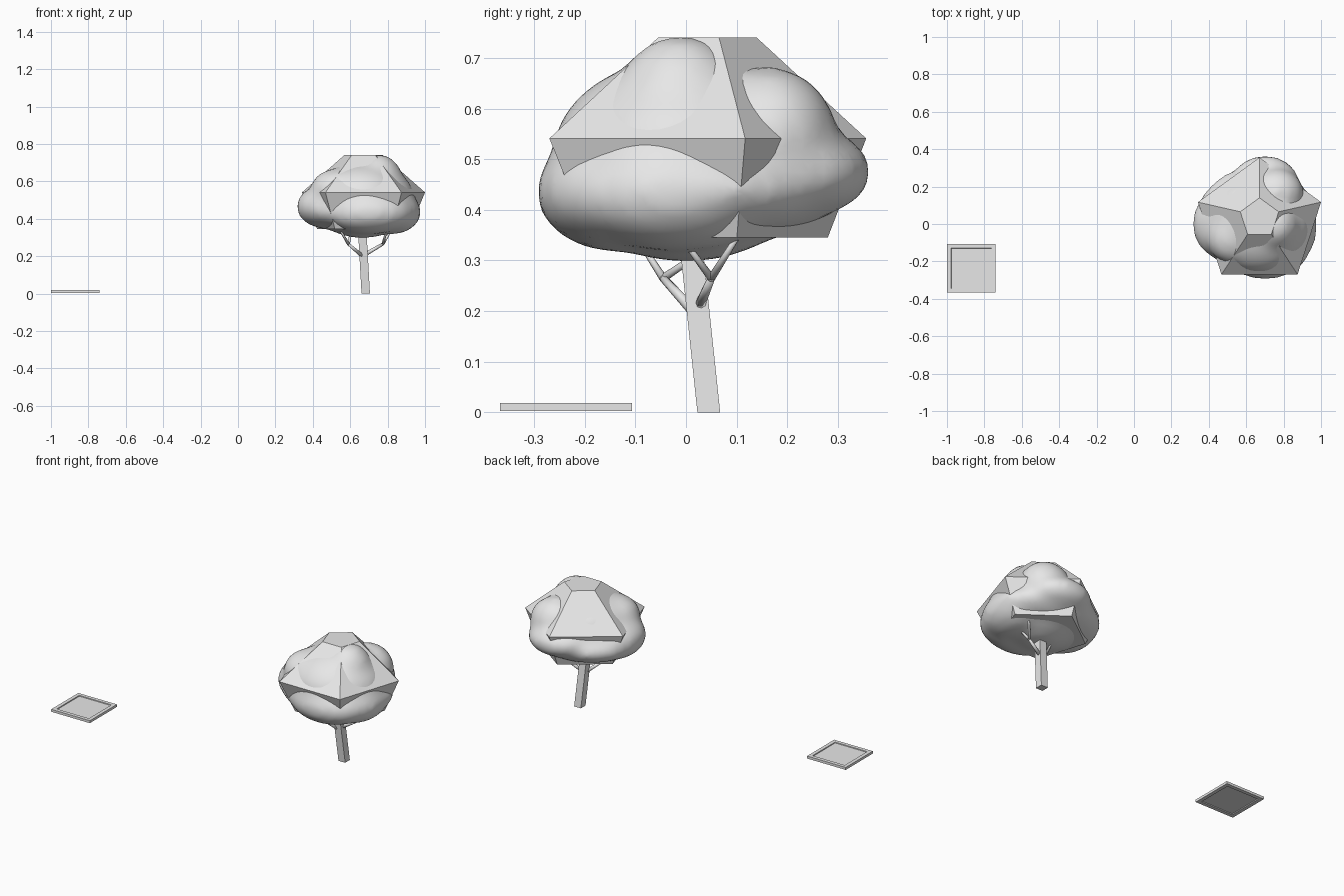
import bpy, bmesh, math
from mathutils import Vector, Matrix

cube = bpy.data.objects.get("Cube")
if cube:
    bpy.data.objects.remove(cube, do_unlink=True)

grey = bpy.data.materials.new("light_grey")
grey.use_nodes = True
grey.diffuse_color = (0.8, 0.8, 0.8, 1)
grey.node_tree.nodes["Principled BSDF"].inputs["Base Color"].default_value = (0.8, 0.8, 0.8, 1)


def finish(name, bm, smooth=False):
    """Turn a bmesh into a named, coloured object."""
    bmesh.ops.recalc_face_normals(bm, faces=bm.faces)
    for f in bm.faces:
        f.smooth = smooth
    mesh = bpy.data.meshes.new(name)
    bm.to_mesh(mesh)
    bm.free()
    mesh.materials.append(grey)
    obj = bpy.data.objects.new(name, mesh)
    bpy.context.collection.objects.link(obj)
    return obj


def loft(bm, rings):
    """Skin a stack of equal-sized vertex rings and cap both ends."""
    for low, high in zip(rings, rings[1:]):
        n = len(low)
        for i in range(n):
            j = (i + 1) % n
            bm.faces.new((low[i], low[j], high[j], high[i]))
    bm.faces.new(rings[0][::-1])
    bm.faces.new(rings[-1])


def polygon(bm, x, y, z, r, sides, start):
    """Horizontal regular polygon of vertices."""
    angles = [start + math.tau * i / sides for i in range(sides)]
    return [bm.verts.new((x + r * math.cos(a), y + r * math.sin(a), z)) for a in angles]


# Ground tile with a flat raised rim and a sunken panel on both sides
bm = bmesh.new()
bmesh.ops.create_cube(bm, size=1, matrix=Matrix.Translation((-0.87, -0.237, 0.0105))
                      @ Matrix.Diagonal((0.26, 0.26, 0.015, 1)))
bm.normal_update()
flat = [f for f in bm.faces if abs(f.normal.z) > 0.9]
for width in (0.022, 0.001):
    bmesh.ops.inset_individual(bm, faces=flat, thickness=width, use_even_offset=True)
for f in flat:
    bmesh.ops.translate(bm, verts=f.verts, vec=f.normal * -0.005)
finish("ground_tile", bm)

# Leaning square trunk
bm = bmesh.new()
half_diagonal = 0.045 / math.sqrt(2)
loft(bm, [polygon(bm, x, y, z, half_diagonal, 4, math.pi / 4)
          for x, y, z in ((0.683, 0.045, 0), (0.663, 0.007, 0.36))])
finish("trunk", bm)


# Forked branches: root, fork, then two tips
def limb(bm, a, b, r1, r2):
    a, b = Vector(a), Vector(b)
    turn = (b - a).to_track_quat('Z', 'Y').to_matrix().to_4x4()
    bmesh.ops.create_cone(bm, cap_ends=True, segments=8, radius1=r1, radius2=r2,
                          depth=(b - a).length,
                          matrix=Matrix.Translation((a + b) / 2) @ turn)


def branch(name, root, fork, tips):
    bm = bmesh.new()
    limb(bm, root, fork, 0.011, 0.008)
    bmesh.ops.create_icosphere(bm, subdivisions=2, radius=0.008,
                               matrix=Matrix.Translation(fork))
    for tip in tips:
        limb(bm, fork, tip, 0.008, 0.005)
    finish(name, bm, True)


branch("left_branch", (0.68, 0.027, 0.21), (0.775, 0.05, 0.265),
       ((0.83, 0.11, 0.36), (0.80, -0.02, 0.36)))
branch("right_branch", (0.66, 0.01, 0.205), (0.59, -0.045, 0.265),
       ((0.54, -0.10, 0.35), (0.61, 0.08, 0.35)))

# Faceted five-sided crown
bm = bmesh.new()
loft(bm, [polygon(bm, 0.671, y, z, r, 5, math.pi / 2)
          for y, z, r in ((0.02, 0.345, 0.26), (0.01, 0.541, 0.346), (0.032, 0.74, 0.108))])
finish("faceted_crown", bm)

# Rounded foliage: overlapping lobes fused into one soft surface
lobes = [((0.655, 0.02, 0.44), (0.33, 0.29, 0.115)),    # wide base
         ((0.665, 0.0, 0.50), (0.285, 0.27, 0.205)),    # broad upper mound
         ((0.75, -0.01, 0.56), (0.145, 0.15, 0.19)),    # crest
         ((0.76, 0.165, 0.545), (0.15, 0.135, 0.14)),   # back shoulder
         ((0.70, 0.21, 0.475), (0.19, 0.16, 0.095)),    # back
         ((0.70, -0.135, 0.435), (0.24, 0.163, 0.12)),  # front
         ((0.475, 0.0, 0.465), (0.165, 0.19, 0.12)),    # right side
         ((0.53, -0.07, 0.555), (0.145, 0.145, 0.115)), # upper right side
         ((0.82, -0.02, 0.435), (0.16, 0.21, 0.12))]    # left side
bm = bmesh.new()
for centre, radii in lobes:
    bmesh.ops.create_icosphere(bm, subdivisions=3, radius=1,
                               matrix=Matrix.Translation(centre) @ Matrix.Diagonal((*radii, 1)))
foliage = finish("rounded_foliage", bm, True)
fuse = foliage.modifiers.new("fuse", 'REMESH')
fuse.mode = 'VOXEL'
fuse.voxel_size = 0.022
fuse.use_smooth_shade = True
soften = foliage.modifiers.new("soften", 'SMOOTH')
soften.factor = 0.5
soften.iterations = 12
